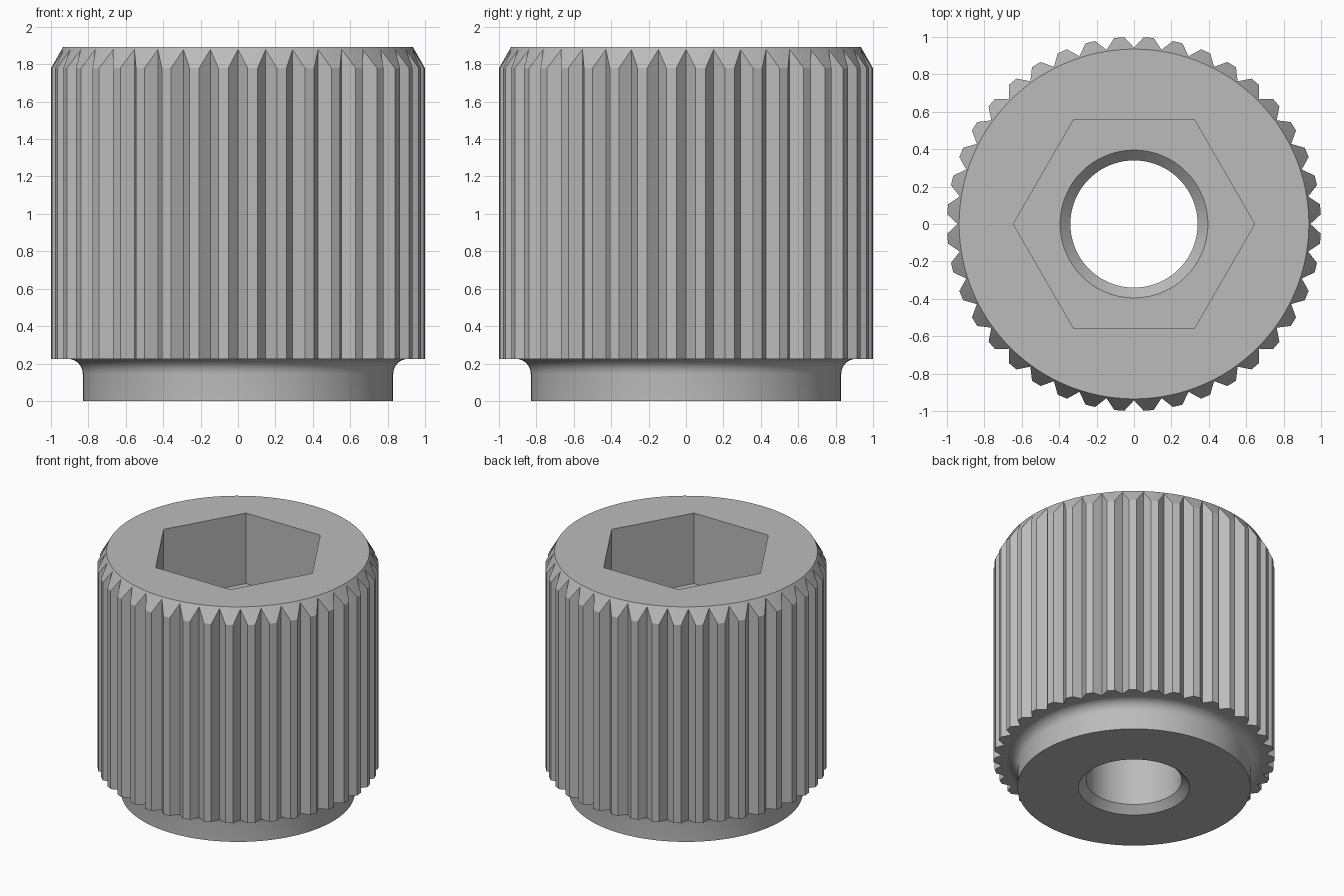
import bpy
import bmesh
from math import cos, sin, pi, radians

cube = bpy.data.objects.get("Cube")
if cube:
    bpy.data.objects.remove(cube)

TEETH = 40
PITCH = 2 * pi / TEETH
FLAT = PITCH * 0.17           # half angle of a tooth tip
TIP_R, VALLEY_R, TOP_R = 1.0, 0.943, 0.935
HEIGHT, CHAMFER_Z, KNURL_Z = 1.893, 1.78, 0.225
NECK_R, FILLET = 0.83, 0.08
HOLE_R, HOLE_EDGE = 0.34, 0.055
FLOOR_Z, HEX_R = 1.34, 0.645

steel = bpy.data.materials.new("grey_steel")
steel.use_nodes = True
colour = (0.5, 0.5, 0.5, 1)
steel.diffuse_color = colour
steel.node_tree.nodes["Principled BSDF"].inputs["Base Color"].default_value = colour

# Angles of each tooth: valley, then the two corners of its flat tip
spokes = []
for i in range(TEETH):
    a = i * PITCH
    spokes += [(a, False), (a + PITCH / 2 - FLAT, True), (a + PITCH / 2 + FLAT, True)]


def finish(name, bm):
    bmesh.ops.recalc_face_normals(bm, faces=bm.faces)
    mesh = bpy.data.meshes.new(name)
    bm.to_mesh(mesh)
    bm.free()
    mesh.materials.append(steel)
    obj = bpy.data.objects.new(name, mesh)
    bpy.context.collection.objects.link(obj)
    return obj


# Cross-section as (valley radius, valley z, tip radius, tip z)
def plain(r, z):
    return (r, z, r, z)


slope = (HEIGHT - CHAMFER_Z) / (TIP_R - TOP_R)
section = [plain(HOLE_R + HOLE_EDGE, 0), plain(NECK_R, 0)]
for i in range(9):            # fillet between neck and knurl
    t = i / 8 * pi / 2
    section.append(plain(NECK_R + FILLET * (1 - cos(t)), KNURL_Z - FILLET * (1 - sin(t))))
section += [
    (VALLEY_R, KNURL_Z, TIP_R, KNURL_Z),
    (VALLEY_R, HEIGHT - (VALLEY_R - TOP_R) * slope, TIP_R, CHAMFER_Z),
    plain(TOP_R, HEIGHT),
    # countersink flares past the socket floor, the hexagon trims it
    plain(0.5, HEIGHT),
    plain(0.5, FLOOR_Z + 0.5 - HOLE_R - HOLE_EDGE),
    plain(HOLE_R, FLOOR_Z - HOLE_EDGE),
    plain(HOLE_R, HOLE_EDGE),
]

# Knurled body
bm = bmesh.new()
rings = []
for vr, vz, tr, tz in section:
    rings.append([bm.verts.new(((tr if tip else vr) * cos(a),
                                (tr if tip else vr) * sin(a),
                                tz if tip else vz)) for a, tip in spokes])
n = len(spokes)
for k, ring in enumerate(rings):
    after = rings[(k + 1) % len(rings)]
    for i in range(n):
        j = (i + 1) % n
        bm.faces.new((ring[i], ring[j], after[j], after[i]))
body = finish("knurled_socket_body", bm)

# Hexagonal socket
bm = bmesh.new()
low, high = [[bm.verts.new((HEX_R * cos(i * pi / 3), HEX_R * sin(i * pi / 3), z))
              for i in range(6)] for z in (FLOOR_Z, HEIGHT + 0.2)]
bm.faces.new(low)
bm.faces.new(high)
for i in range(6):
    j = (i + 1) % 6
    bm.faces.new((low[i], low[j], high[j], high[i]))
cutter = finish("hex_socket_cutter", bm)
cutter.hide_render = True

cut = body.modifiers.new("hex_socket", "BOOLEAN")
cut.operation = "DIFFERENCE"
cut.solver = "EXACT"
cut.object = cutter
bpy.ops.object.select_all(action="DESELECT")
bpy.context.view_layer.objects.active = body
body.select_set(True)
bpy.ops.object.modifier_apply(modifier=cut.name)
bpy.data.objects.remove(cutter)

# Smooth the round faces, keep the knurl crisp
bpy.ops.object.shade_smooth_by_angle(angle=radians(22))
